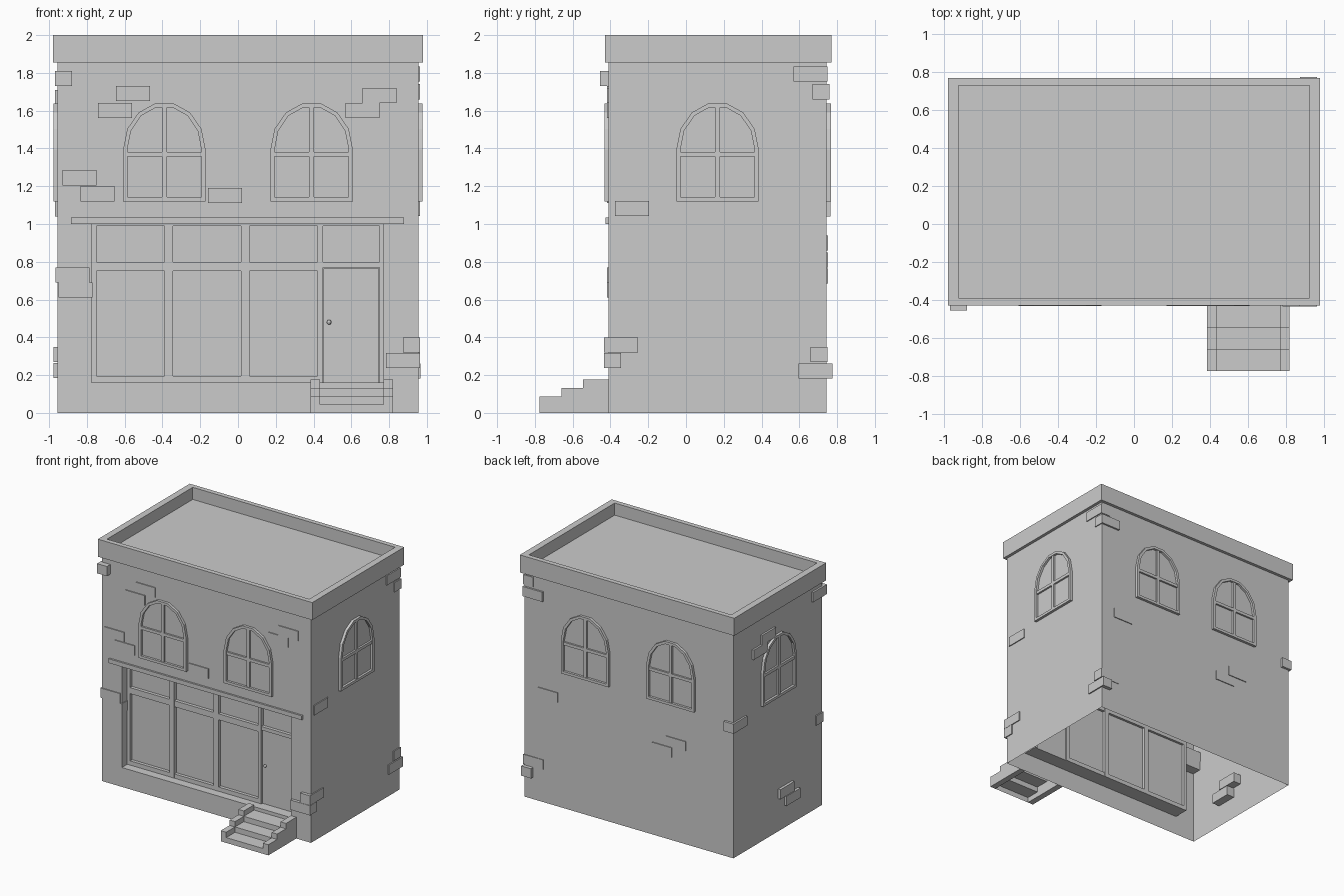
import bpy
import bmesh
import math
from mathutils import Matrix, Vector

cube = bpy.data.objects.get("Cube")
if cube:
    bpy.data.objects.remove(cube, do_unlink=True)

GREY = (0.6, 0.6, 0.6, 1)
plaster = bpy.data.materials.new("plain_grey")
plaster.use_nodes = True
plaster.diffuse_color = GREY
plaster.node_tree.nodes["Principled BSDF"].inputs["Base Color"].default_value = GREY


def finish(name, bm, matrix=None):
    """Turn a bmesh into a named object with the shared material."""
    bmesh.ops.recalc_face_normals(bm, faces=bm.faces)
    if matrix:
        bm.transform(matrix)
    mesh = bpy.data.meshes.new(name)
    bm.to_mesh(mesh)
    bm.free()
    mesh.materials.append(plaster)
    obj = bpy.data.objects.new(name, mesh)
    bpy.context.collection.objects.link(obj)
    return obj


def add_box(bm, x, y, z):
    """Add a box given as (low, high) ranges."""
    lo, hi = zip(x, y, z)
    centre = (Vector(lo) + Vector(hi)) / 2
    size = Vector(hi) - Vector(lo)
    bmesh.ops.create_cube(bm, size=1, matrix=Matrix.Translation(centre) @ Matrix.Diagonal(size).to_4x4())


def box(name, x, y, z):
    bm = bmesh.new()
    add_box(bm, x, y, z)
    return finish(name, bm)


def bridge(bm, loops, closed=False):
    """Join rings of points with quads and return the face rows."""
    rings = [[bm.verts.new(p) for p in loop] for loop in loops]
    if closed:
        rings.append(rings[0])
    rows = []
    for a, b in zip(rings, rings[1:]):
        n = len(a)
        rows.append([bm.faces.new((a[i], a[(i + 1) % n], b[(i + 1) % n], b[i])) for i in range(n)])
    return rings, rows


def rect_xz(x, z, y):
    return [(x[0], y, z[0]), (x[1], y, z[0]), (x[1], y, z[1]), (x[0], y, z[1])]


def rect_xy(x, y, z):
    return [(x[0], y[0], z), (x[1], y[0], z), (x[1], y[1], z), (x[0], y[1], z)]


# Hollow walls, open underneath, with a recessed shop opening
WALL_X, FRONT, BACK = 0.955, -0.41, 0.745
SHOP_X, SHOP_Z = (-0.775, 0.77), (0.16, 1.0)
bm = bmesh.new()
rings, rows = bridge(bm, [
    rect_xz((-WALL_X, WALL_X), (0, 1.9), BACK),
    rect_xz((-WALL_X, WALL_X), (0, 1.9), FRONT),
    rect_xz(SHOP_X, SHOP_Z, FRONT),
    rect_xz(SHOP_X, SHOP_Z, -0.29)])
bm.faces.new(rings[0])
bm.faces.remove(rows[0][0])
finish("walls", bm)

# Parapet ring around the roof deck
outer, inner = ((-0.98, 0.98), (-0.43, 0.77)), ((-0.925, 0.925), (-0.39, 0.73))
bm = bmesh.new()
bridge(bm, [rect_xy(*outer, 1.855), rect_xy(*outer, 2), rect_xy(*inner, 2), rect_xy(*inner, 1.855)], True)
finish("parapet", bm)

# Shop front: bars, panes, ledge
bm = bmesh.new()
for x in ((-0.775, -0.75), (-0.39, -0.345), (0.015, 0.06), (0.42, 0.45), (0.75, 0.77)):
    add_box(bm, x, (-0.34, -0.285), SHOP_Z)
for z in ((0.16, 0.195), (0.75, 0.8), (0.99, 1.0)):
    add_box(bm, (-0.775, 0.42), (-0.339, -0.286), z)
for z in ((0.77, 0.8), (0.99, 1.0)):
    add_box(bm, (0.42, 0.77), (-0.339, -0.286), z)
finish("shop_frame", bm)
box("shop_panes", SHOP_X, (-0.312, -0.306), SHOP_Z)
box("shop_ledge", (-0.885, 0.88), (-0.425, -0.4), (1.0, 1.035))

# Door with a round knob
box("door", (0.452, 0.746), (-0.325, -0.295), (0.16, 0.765))
bm = bmesh.new()
bmesh.ops.create_uvsphere(bm, u_segments=10, v_segments=6, radius=0.013,
                          matrix=Matrix.Translation((0.482, -0.335, 0.48)))
finish("door_knob", bm)


# Arched windows
def arch(inset, y):
    """Outline of a window seen from the front, base centre at the origin."""
    r, base, spring = 0.218 - inset, inset, 0.275
    pts = [(-r, y, base), (r, y, base)]
    for i in range(8):
        a = math.pi * i / 7
        pts.append((r * math.cos(a), y, spring + (0.25 - inset) * math.sin(a)))
    return pts


def window(name, x, y, turn):
    place = Matrix.Translation((x, y, 1.12)) @ Matrix.Rotation(math.radians(turn), 4, "Z")
    bm = bmesh.new()
    bridge(bm, [arch(0, 0.01), arch(0, -0.022), arch(0.022, -0.022), arch(0.022, 0.01)], True)
    add_box(bm, (-0.013, 0.013), (-0.018, 0), (0.01, 0.51))
    add_box(bm, (-0.2, 0.2), (-0.018, 0), (0.237, 0.262))
    finish(name + "_frame", bm, place)
    bm = bmesh.new()
    bm.faces.new([bm.verts.new(p) for p in arch(0.01, -0.003)])
    obj = finish(name + "_pane", bm, place)
    if obj.data.polygons[0].normal.dot(place.to_3x3() @ Vector((0, -1, 0))) < 0:
        obj.data.flip_normals()


for side, s in (("left", 1), ("right", -1)):
    window("front_window_" + side, s * 0.39, FRONT, 0)
    window("back_window_" + side, s * 0.39, BACK, 180)
    window("side_window_" + side, s * WALL_X, 0.167, s * 90)

# Bricks standing out of the plaster, all one size
BRICK = (0.09, 0.045, 0.04)


def brick(name, x, y, z, along_y=False):
    a, b, c = BRICK
    if along_y:
        a, b = b, a
    box(name, (x - a, x + a), (y - b, y + b), (z - c, z + c))


for x, z in ((-0.555, 1.69), (-0.65, 1.6), (0.75, 1.68), (0.66, 1.6), (-0.84, 1.245),
             (-0.745, 1.16), (-0.07, 1.15), (-0.875, 0.73), (-0.86, 0.65)):
    brick("front_brick", x, -0.373, z)
for x, z in ((0.74, 0.9), (-0.43, 0.81), (-0.305, 0.725)):
    brick("back_brick", x, 0.707, z)
for x, y, z in ((0.873, -0.39, 0.278), (0.873, 0.705, 0.31), (0.873, 0.715, 1.7)):
    brick("corner_brick", x, y, z)
for x, y, z in ((-0.925, -0.365, 1.77), (0.918, 0.66, 1.795), (0.918, -0.287, 1.083),
                (0.918, -0.345, 0.36), (0.92, 0.685, 0.222), (-0.925, 0.675, 1.08),
                (-0.925, 0.3, 1.67), (-0.925, 0.41, 1.59), (-0.932, 0.07, 0.31), (-0.932, -0.01, 0.225)):
    brick("side_brick", x, y, z, True)

# Entrance steps: two stepped side walls and a hollow flight between them
STEP_Y, RISE = (-0.775, -0.66, -0.545, -0.41), 0.044


def step_line(lift):
    """Stepped outline in y and z from the lowest riser to the wall."""
    pts = [(STEP_Y[0], 0)]
    for i in range(3):
        z = RISE * (i + 1) + lift
        pts += [(STEP_Y[i], z), (STEP_Y[i + 1], z)]
    return pts


for side, x0, x1 in (("right", 0.385, 0.435), ("left", 0.77, 0.82)):
    profile = step_line(RISE) + [(STEP_Y[3], 0)]
    bm = bmesh.new()
    ends, _ = bridge(bm, [[(x, y, z) for y, z in profile] for x in (x0, x1)])
    for end in ends:
        bm.faces.new(end)
    finish("step_side_" + side, bm)

bm = bmesh.new()
line = step_line(0)
pairs = [[bm.verts.new((x, y, z)) for x in (0.435, 0.77)] for y, z in line]
for (a, b), (c, d) in zip(pairs, pairs[1:]):
    bm.faces.new((a, b, d, c))
finish("steps", bm)
